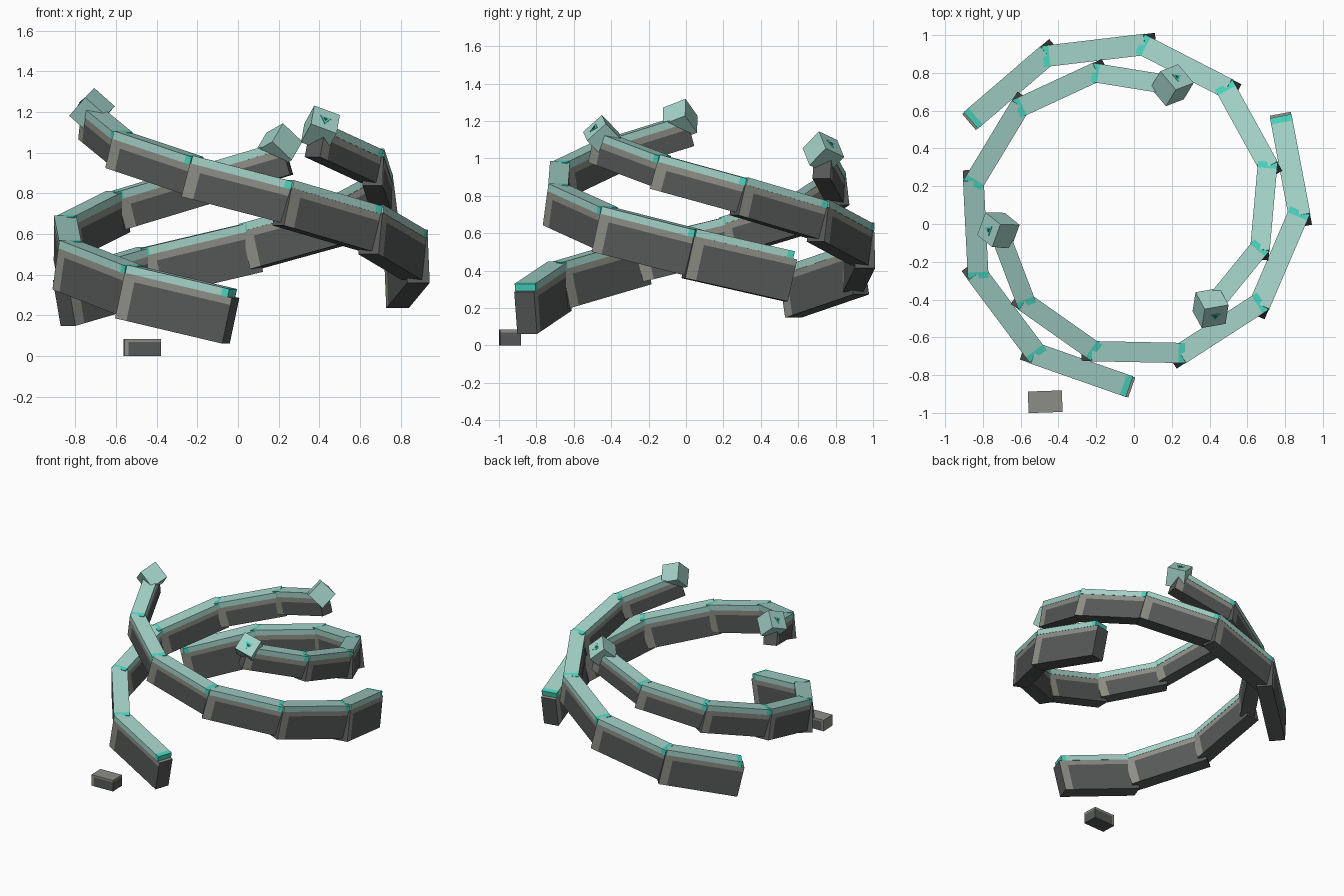
import bpy, bmesh, math
from mathutils import Matrix, Vector

cube = bpy.data.objects.get("Cube")
if cube:
    bpy.data.objects.remove(cube, do_unlink=True)


def make_material(name, rgb):
    mat = bpy.data.materials.new(name)
    mat.use_nodes = True
    mat.diffuse_color = (*rgb, 1)
    mat.node_tree.nodes["Principled BSDF"].inputs["Base Color"].default_value = (*rgb, 1)
    return mat


dark = make_material("dark grey", (0.095, 0.1, 0.1))
light = make_material("light grey", (0.27, 0.27, 0.24))
pale = make_material("pale teal", (0.37, 0.65, 0.58))
bright = make_material("bright teal", (0.07, 0.66, 0.52))


def finish(name, bm, mats, matrix):
    mesh = bpy.data.meshes.new(name)
    bm.to_mesh(mesh)
    bm.free()
    for mat in mats:
        mesh.materials.append(mat)
    obj = bpy.data.objects.new(name, mesh)
    obj.matrix_world = matrix
    bpy.context.collection.objects.link(obj)
    return obj


def box(name, low, high, matrix, mats, cuts=(), rule=None):
    """Box between two corners, cut by (axis, position) planes, coloured by rule."""
    bm = bmesh.new()
    bmesh.ops.create_cube(bm, size=1)
    for v in bm.verts:
        v.co = [(l + h) / 2 + c * (h - l) for l, h, c in zip(low, high, v.co)]
    for axis, position in cuts:
        point, normal = Vector(), Vector()
        point[axis], normal[axis] = position, 1
        bmesh.ops.bisect_plane(bm, geom=bm.verts[:] + bm.edges[:] + bm.faces[:],
                               plane_co=point, plane_no=normal)
    bm.normal_update()
    if rule:
        for f in bm.faces:
            f.material_index = int(rule(f.calc_center_median(), f.normal))
    return finish(name, bm, mats, matrix)


def frame(origin, forward):
    """Axes with x along forward, y to its left and z upward."""
    x = forward.normalized()
    y = Vector((0, 0, 1)).cross(x).normalized()
    z = x.cross(y)
    return Matrix.Translation(origin) @ Matrix((x, y, z)).transposed().to_4x4()


CENTRE = Vector((-0.037, 0.086, 0))
SEGMENTS = 6
SLAB = 0.04


def arm_point(arm, i):
    a = math.radians(-88 - 33.7 * i - 120 * arm)
    r = 0.955 - 0.044 * i
    return CENTRE + Vector((r * math.cos(a), r * math.sin(a), 0.325 + 0.121 * i + 0.087 * arm))


def build_segment(arm, i):
    start, end = arm_point(arm, i), arm_point(arm, i + 1)
    length = (end - start).length
    m = frame(start, end - start)
    half = 0.056 - 0.0015 * i
    depth = 0.27 - 0.02 * i
    top, strip = -SLAB, -SLAB - 0.035
    x0, x1 = (0 if i == 0 else -0.012), length + 0.016
    near, far = x0 + 0.06, x1 - 0.06

    # Stone: pale along the top edge and at one end of each side
    def stone(c, n):
        if abs(n.y) > 0.5:
            return c.z > strip or (c.x > far if n.y > 0 else c.x < near)
        return n.z > 0.5
    box(f"stone_{arm}_{i}", (x0, -half, -depth), (x1, half, top), m, (dark, light),
        ((2, strip), (0, near), (0, far)), stone)

    # Coping slab with a bright lower end
    s0 = 0.022 if i == 0 else -0.014
    box(f"coping_{arm}_{i}", (s0, -half - 0.002, -SLAB), (x1 - 0.004, half + 0.002, 0), m,
        (pale, bright), ((0, s0 + 0.035),), lambda c, n: c.x < s0 + 0.034)


def build_head(arm):
    # Cube standing on an edge, tipped upward
    yaw = math.radians(-50 - 120 * arm)
    pitch = math.radians(20)
    forward = Vector((math.cos(yaw) * math.cos(pitch), math.sin(yaw) * math.cos(pitch),
                      math.sin(pitch)))
    centre = arm_point(arm, SEGMENTS) + Vector((0, 0, -0.02))
    m = frame(centre, forward) @ Matrix.Rotation(math.radians(45), 4, "X")
    h = 0.068
    box(f"head_{arm}", (-h, -h, -h), (h, h, h), m, (pale,))

    # Eye on the upper outer face, with a dark pupil
    for name, radius, lift, mat in (("eye", 0.032, 0.003, bright), ("pupil", 0.013, 0.006, dark)):
        bm = bmesh.new()
        bmesh.ops.create_cone(bm, cap_ends=True, segments=3, radius1=radius,
                              radius2=radius, depth=0.004)
        place = m @ Matrix.Translation((0, h + lift - 0.002, 0)) @ Matrix.Rotation(-math.pi / 2, 4, "X")
        finish(f"{name}_{arm}", bm, (mat,), place)


# Three rising spiral arms
for arm in range(3):
    for i in range(SEGMENTS):
        build_segment(arm, i)
    build_head(arm)

# Loose brick on the ground
brick_place = Matrix.Translation((-0.47, -0.941, 0)) @ Matrix.Rotation(math.radians(2), 4, "Z")
box("loose_brick", (-0.09, -0.057, 0), (0.09, 0.057, 0.085), brick_place, (dark, light),
    ((2, 0.07), (0, -0.07)),
    lambda c, n: n.z > 0.5 or (n.z > -0.5 and (c.z > 0.07 or c.x < -0.07)))
